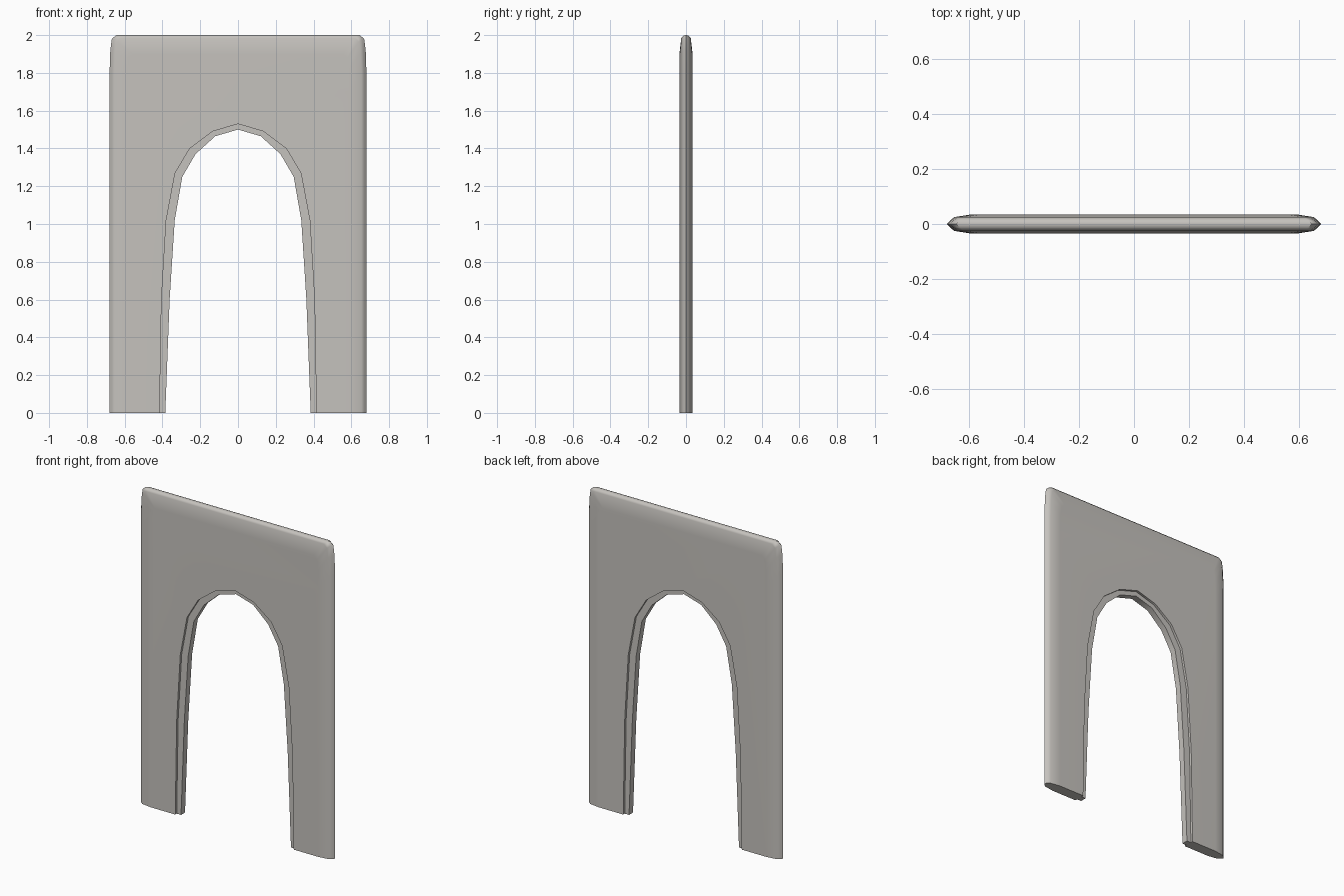
import bpy, bmesh

if "Cube" in bpy.data.objects:
    bpy.data.objects.remove(bpy.data.objects["Cube"])

stone = bpy.data.materials.new("warm grey")
stone.diffuse_color = (0.56, 0.54, 0.51, 1)
stone.use_nodes = True
stone.node_tree.nodes["Principled BSDF"].inputs["Base Color"].default_value = stone.diffuse_color

# right half of each arch line, floor to crown (x, z)
ARCH = [(0.415, 0), (0.405, 0.6), (0.38, 1.02), (0.333, 1.27),
        (0.255, 1.40), (0.135, 1.49), (0, 1.53)]
RIM = [(0.385, 0), (0.362, 0.6), (0.335, 1.02), (0.295, 1.25),
       (0.225, 1.37), (0.12, 1.465), (0, 1.50)]
# rounded edge of the slab: side inset, top inset, depth
EDGE = [(0, 0, 0), (0.012, 0.002, 0.013), (0.027, 0.015, 0.025), (0.09, 0.10, 0.035)]
# softened top corner: offsets from the corner
CORNER = [(0, -0.20), (0.004, -0.08), (0.012, -0.02), (0.035, 0)]


def mirrored(half):
    """Open path from right foot over the top to left foot."""
    mid = half[-1:] if half[-1][0] == 0 else []
    side = [p for p in half if p[0] != 0]
    return side + mid + [(-x, z) for x, z in reversed(side)]


def outline(dx, dz):
    w, h = 0.68 - dx, 2.0 - dz
    return mirrored([(w, 0)] + [(w - a, h + b) for a, b in CORNER])


def ring(bm, path, y):
    return [bm.verts.new((x, y, z)) for x, z in path]


def bridge(bm, a, b):
    for i in range(len(a) - 1):
        bm.faces.new((a[i], a[i + 1], b[i + 1], b[i]))


def feet(bm, rings):
    for end in (0, -1):
        bm.faces.new([r[end] for r in rings])


def finish(bm, name):
    bmesh.ops.recalc_face_normals(bm, faces=bm.faces)
    me = bpy.data.meshes.new(name)
    bm.to_mesh(me)
    bm.free()
    me.materials.append(stone)
    ob = bpy.data.objects.new(name, me)
    bpy.context.collection.objects.link(ob)
    bpy.context.view_layer.objects.active = ob
    ob.select_set(True)
    bpy.ops.object.shade_smooth_by_angle(angle=0.7)
    ob.select_set(False)
    ob.modifiers.new("flat faces", 'WEIGHTED_NORMAL').keep_sharp = True


# wall slab with rounded outer edge and arched opening
bm = bmesh.new()
front = [ring(bm, outline(dx, dz), -y) for dx, dz, y in reversed(EDGE)]
back = [ring(bm, outline(dx, dz), y) for dx, dz, y in EDGE[1:]]
shell = front + back
for a, b in zip(shell, shell[1:]):
    bridge(bm, a, b)
arch_f, arch_b = (ring(bm, mirrored(ARCH), y) for y in (-0.035, 0.035))
bridge(bm, arch_f, arch_b)
bm.faces.new(shell[0] + arch_f[::-1])
bm.faces.new(shell[-1] + arch_b[::-1])
feet(bm, shell + [arch_b, arch_f])
finish(bm, "arch_wall")

# thinner rim stepped inside the opening
bm = bmesh.new()
rings = [ring(bm, mirrored(p), y) for p, y in
         ((ARCH, -0.02), (RIM, -0.02), (RIM, 0.02), (ARCH, 0.02))]
for a, b in zip(rings, rings[1:] + rings[:1]):
    bridge(bm, a, b)
feet(bm, rings)
finish(bm, "arch_rim")
